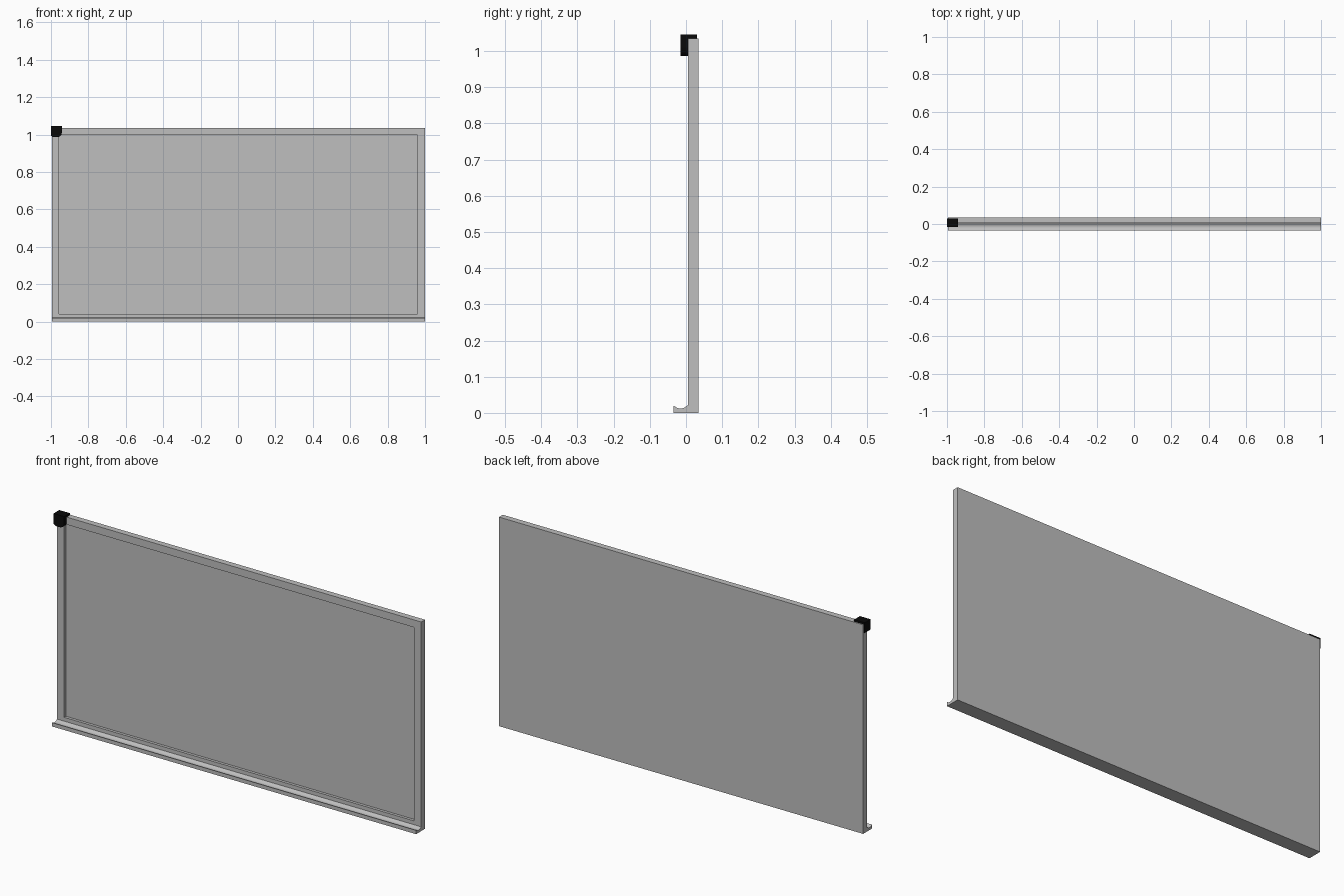
import bpy, bmesh, math

if "Cube" in bpy.data.objects:
    bpy.data.objects.remove(bpy.data.objects["Cube"])


def material(name, value):
    m = bpy.data.materials.new(name)
    m.diffuse_color = (value, value, value, 1)
    m.use_nodes = True
    m.node_tree.nodes["Principled BSDF"].inputs["Base Color"].default_value = m.diffuse_color
    return m


def add_object(name, bm, mat):
    bmesh.ops.recalc_face_normals(bm, faces=bm.faces[:])
    me = bpy.data.meshes.new(name)
    bm.to_mesh(me)
    bm.free()
    me.materials.append(mat)
    ob = bpy.data.objects.new(name, me)
    bpy.context.collection.objects.link(ob)
    return ob


def prism(points, offset):
    """Extrude a closed outline of 3D points along an offset."""
    bm = bmesh.new()
    face = bm.faces.new([bm.verts.new(p) for p in points])
    res = bmesh.ops.extrude_face_region(bm, geom=[face], use_keep_orig=True)
    verts = [v for v in res["geom"] if isinstance(v, bmesh.types.BMVert)]
    bmesh.ops.translate(bm, verts=verts, vec=offset)
    bmesh.ops.recalc_face_normals(bm, faces=bm.faces[:])
    return bm


grey = material("board grey", 0.52)
black = material("corner black", 0.003)

LEFT, RIGHT, TOP = -0.995, 1.0, 1.035
FRONT, BACK, LIP = 0.005, 0.035, -0.035

# Board and pen tray share one side profile, with a hollow groove in the tray
groove = []
for i in range(9):
    t = i / 8
    groove.append((LIP + 0.002 + t * (FRONT - LIP - 0.002),
                   0.019 + 0.002 * t - 0.008 * math.sin(math.pi * t)))
profile = [(BACK, 0), (LIP, 0), (LIP, 0.019)] + groove + [(FRONT, TOP), (BACK, TOP)]
bm = prism([(LEFT, y, z) for y, z in profile], (RIGHT - LEFT, 0, 0))

# Recessed writing surface inside a narrow frame
front = max((f for f in bm.faces if f.normal.y < -0.99), key=lambda f: f.calc_area())
bmesh.ops.inset_individual(bm, faces=[front], thickness=0.02)
for v in front.verts:
    v.co.x = -0.956 if v.co.x < 0 else 0.96
    v.co.z = 0.04 if v.co.z < 0.5 else 0.998
panel = bmesh.ops.extrude_discrete_faces(bm, faces=[front])["faces"][0]
bmesh.ops.translate(bm, verts=panel.verts[:], vec=(0, 0.014, 0))
add_object("board_with_tray", bm, grey)

# Corner cap with rounded lower inner corner
x0, x1, z0, z1, r = -1.0, -0.942, 0.986, 1.045, 0.024
outline = [(x0, z1), (x1, z1)]
for i in range(5):
    a = math.radians(90 * i / 4)
    outline.append((x1 - r + r * math.cos(a), z0 + r - r * math.sin(a)))
outline += [(x0 + 0.012, z0), (x0, z0 + 0.008)]
bm = prism([(x, -0.015, z) for x, z in outline], (0, 0.045, 0))
add_object("corner_cap", bm, black)
